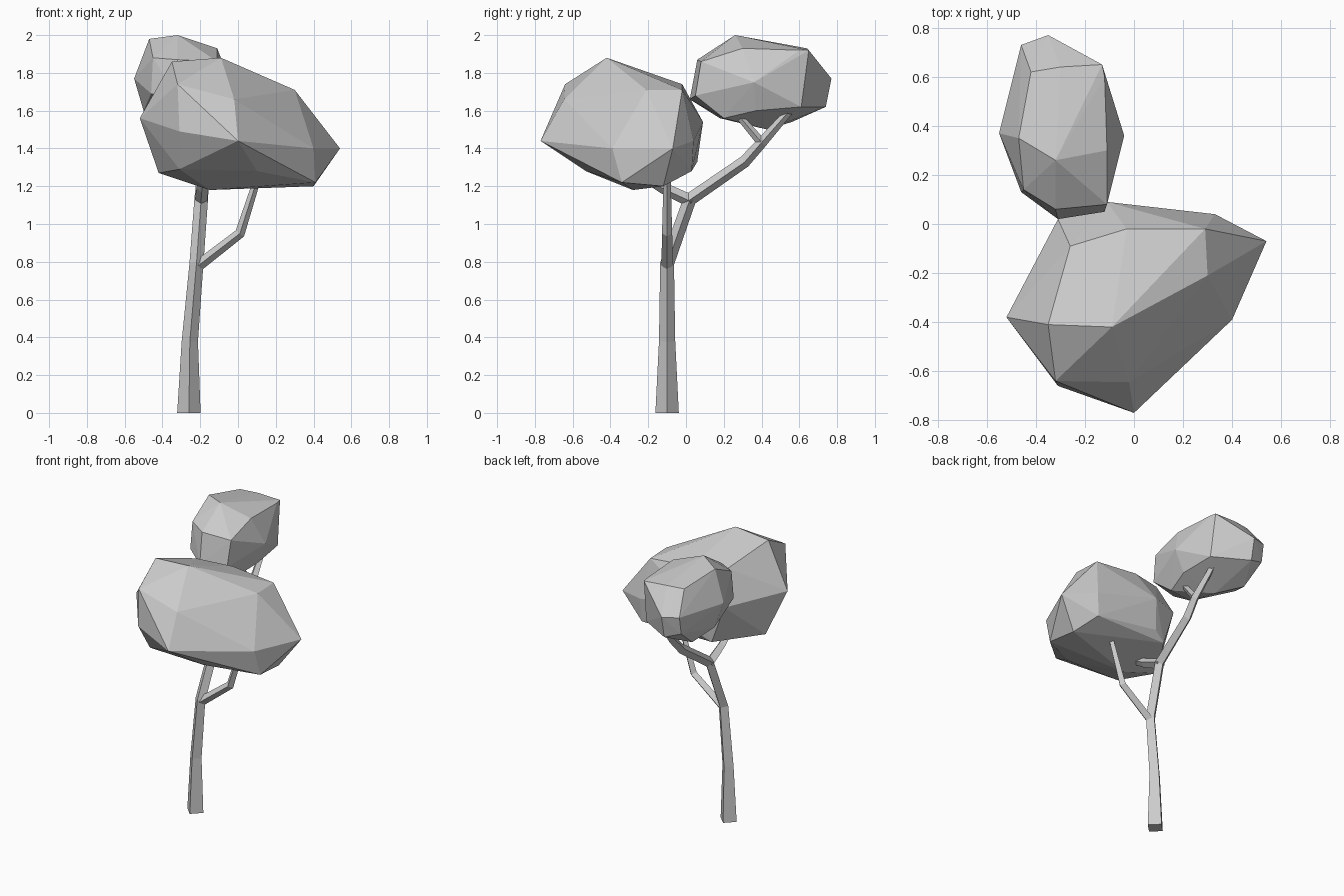
import bpy
import bmesh
from mathutils import Vector

default_cube = bpy.data.objects.get("Cube")
if default_cube:
    bpy.data.objects.remove(default_cube, do_unlink=True)


def make_material(name, colour):
    material = bpy.data.materials.new(name)
    material.use_nodes = True
    material.diffuse_color = colour
    material.node_tree.nodes["Principled BSDF"].inputs["Base Color"].default_value = colour
    return material


plain_grey = make_material("plain grey", (.6, .6, .6, 1))


def add_object(name, bm):
    """Turn a bmesh into a flat shaded object in the scene."""
    bmesh.ops.recalc_face_normals(bm, faces=bm.faces)
    mesh = bpy.data.meshes.new(name)
    bm.to_mesh(mesh)
    bm.free()
    mesh.materials.append(plain_grey)
    obj = bpy.data.objects.new(name, mesh)
    bpy.context.collection.objects.link(obj)
    return obj


def add_crown(name, corners):
    """Faceted foliage: the convex hull of a few corners."""
    bm = bmesh.new()
    for corner in corners:
        bm.verts.new(corner)
    hull = bmesh.ops.convex_hull(bm, input=bm.verts)
    unused = set(hull["geom_interior"]) | set(hull["geom_unused"])
    loose = [item for item in unused if isinstance(item, bmesh.types.BMVert)]
    bmesh.ops.delete(bm, geom=loose, context="VERTS")
    return add_object(name, bm)


def add_limb(name, path):
    """Tapering four-sided limb along a path of (x, y, z, radius) stops."""
    bm = bmesh.new()
    points = [Vector(stop[:3]) for stop in path]
    rings = []
    for index, stop in enumerate(path):
        before = points[max(index - 1, 0)]
        after = points[min(index + 1, len(points) - 1)]
        tangent = (after - before).normalized()
        if index == 0 and points[0].z == 0:
            tangent = Vector((0, 0, 1))
        across = Vector((0, 1, 0))
        across = (across - tangent * across.dot(tangent)).normalized()
        side = tangent.cross(across)
        rings.append([bm.verts.new(points[index] + offset * stop[3])
                      for offset in (across, side, -across, -side)])
    for lower, upper in zip(rings, rings[1:]):
        for i in range(len(lower)):
            j = (i + 1) % len(lower)
            bm.faces.new((lower[i], lower[j], upper[j], upper[i]))
    bm.faces.new(rings[0])
    bm.faces.new(rings[-1])
    return add_object(name, bm)


# Trunk sweeping back into the small crown
add_limb("trunk", [
    (-.26, -.1, 0, .062), (-.255, -.1, .38, .043), (-.22, -.1, .79, .037),
    (-.195, .02, 1.13, .036), (-.18, .31, 1.33, .032), (-.17, .4, 1.43, .028),
    (-.19, .55, 1.6, .02)])

# Side limbs
add_limb("left_branch", [
    (-.21, -.1, .78, .03), (.01, -.1, .95, .027), (.09, -.1, 1.2, .02),
    (.13, -.1, 1.33, .017)])
add_limb("front_branch", [
    (-.195, .03, 1.12, .034), (-.19, -.12, 1.19, .03), (-.18, -.22, 1.25, .024)])
add_limb("upper_twig", [
    (-.17, .4, 1.43, .024), (-.18, .29, 1.56, .019)])

# Large front crown: top, front, underside, back
add_crown("large_crown", [
    (-.09, -.42, 1.88), (-.35, -.41, 1.86), (.3, -.21, 1.71),
    (-.26, -.09, 1.76), (-.03, -.02, 1.74), (.29, -.02, 1.71),
    (-.52, -.38, 1.56), (-.32, -.64, 1.74), (-.02, -.645, 1.66),
    (-.31, -.66, 1.49), (0, -.77, 1.44), (.4, -.39, 1.4), (.54, -.07, 1.4),
    (-.42, -.28, 1.27), (-.31, -.53, 1.29), (.1, -.53, 1.28),
    (-.15, -.28, 1.18), (.41, -.34, 1.22), (.4, -.12, 1.2),
    (.33, .04, 1.44), (-.11, .09, 1.54), (-.31, .02, 1.54),
    (-.13, .06, 1.33), (.32, .03, 1.28), (-.22, .03, 1.28)])

# Small rear crown: top, front, sides, back, underside
add_crown("small_crown", [
    (-.32, .26, 2), (-.11, .3, 1.93), (-.47, .35, 1.98),
    (-.42, .62, 1.93), (-.3, .64, 1.93), (-.12, .6, 1.92), (-.13, .65, 1.92),
    (-.32, .06, 1.87), (-.11, .08, 1.86), (-.45, .14, 1.88),
    (-.31, .02, 1.66), (-.12, .05, 1.68), (-.46, .13, 1.69),
    (-.55, .37, 1.77), (-.04, .36, 1.75),
    (-.46, .73, 1.78), (-.35, .77, 1.77), (-.46, .71, 1.66), (-.35, .74, 1.62),
    (-.12, .61, 1.62), (-.5, .4, 1.6), (-.1, .37, 1.6),
    (-.32, .18, 1.56), (-.14, .2, 1.56), (-.31, .43, 1.5), (-.44, .56, 1.54)])
